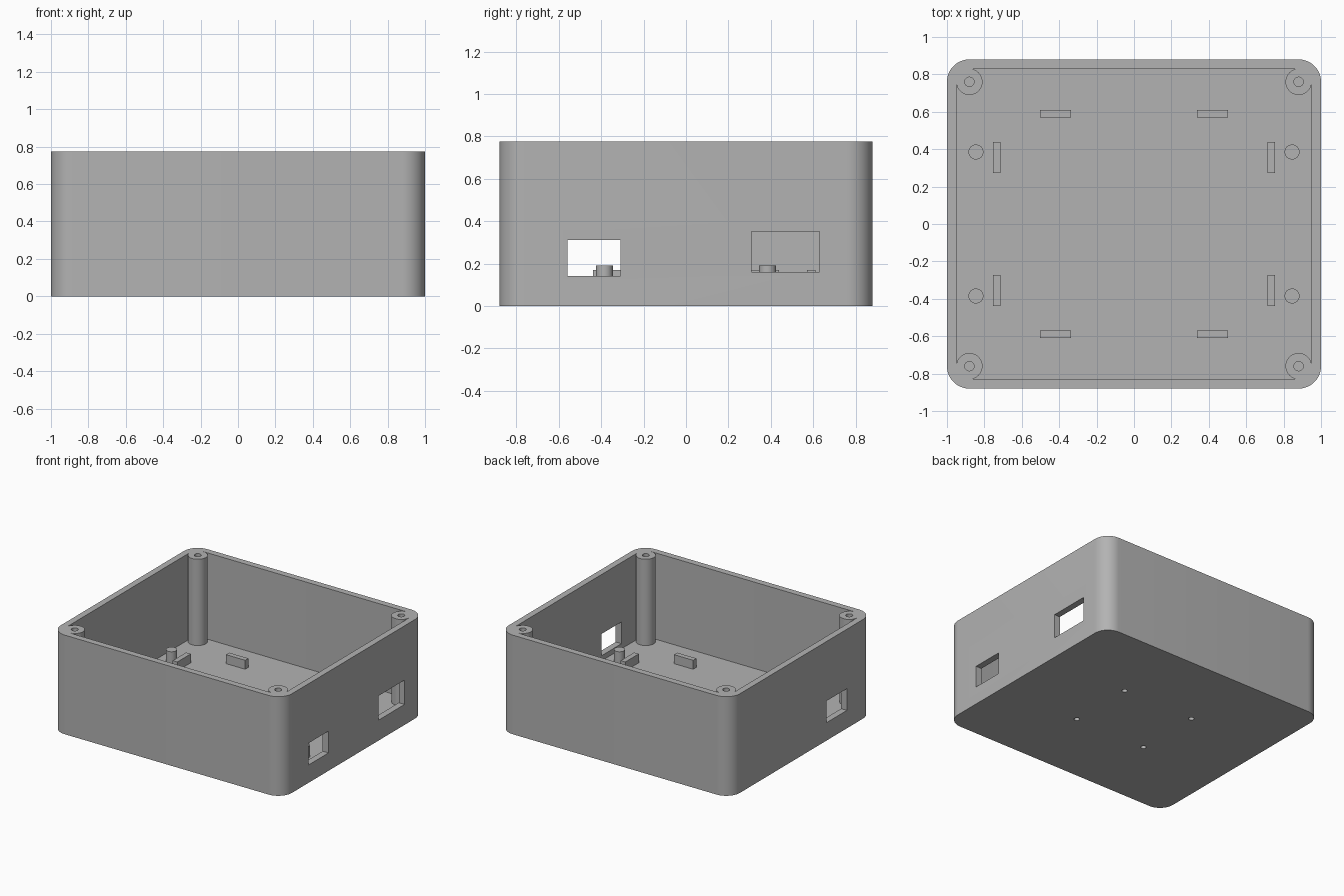
import bpy, bmesh, math
from mathutils import Matrix, Vector

cube = bpy.data.objects.get("Cube")
if cube:
    bpy.data.objects.remove(cube, do_unlink=True)

HEIGHT, FLOOR, WALL = 0.775, 0.10, 0.05
HALF_X, HALF_Y, CORNER = 1.0, 0.88, 0.12

grey = bpy.data.materials.new("plain grey")
grey.use_nodes = True
colour = (0.45, 0.45, 0.45, 1)
grey.diffuse_color = colour
grey.node_tree.nodes["Principled BSDF"].inputs["Base Color"].default_value = colour


def finish(name, bm):
    bmesh.ops.recalc_face_normals(bm, faces=bm.faces)
    mesh = bpy.data.meshes.new(name)
    bm.to_mesh(mesh)
    bm.free()
    mesh.materials.append(grey)
    obj = bpy.data.objects.new(name, mesh)
    bpy.context.collection.objects.link(obj)
    return obj


def smooth(obj):
    bpy.ops.object.select_all(action="DESELECT")
    obj.select_set(True)
    bpy.context.view_layer.objects.active = obj
    bpy.ops.object.shade_smooth_by_angle(angle=math.radians(30))


def rounded_prism(name, hx, hy, radius, z0, z1, steps=12):
    bm = bmesh.new()
    verts = []
    for quarter, (sx, sy) in enumerate([(1, 1), (-1, 1), (-1, -1), (1, -1)]):
        for i in range(steps + 1):
            a = math.pi / 2 * (quarter + i / steps)
            verts.append(bm.verts.new((sx * (hx - radius) + radius * math.cos(a),
                                       sy * (hy - radius) + radius * math.sin(a), z0)))
    base = bm.faces.new(verts)
    top = bmesh.ops.extrude_face_region(bm, geom=[base])["geom"]
    bmesh.ops.translate(bm, vec=(0, 0, z1 - z0),
                        verts=[g for g in top if isinstance(g, bmesh.types.BMVert)])
    return finish(name, bm)


def box(name, low, high):
    low, high = Vector(low), Vector(high)
    bm = bmesh.new()
    bmesh.ops.create_cube(bm, size=1, matrix=Matrix.Translation((low + high) / 2)
                          @ Matrix.Diagonal((*(high - low), 1)))
    return finish(name, bm)


def lathe(name, x, y, profile, steps=40):
    bm = bmesh.new()
    verts = [bm.verts.new((r, 0, z)) for r, z in profile]
    edges = [bm.edges.new(pair) for pair in zip(verts, verts[1:])]
    bmesh.ops.spin(bm, geom=verts + edges, cent=(0, 0, 0), axis=(0, 0, 1),
                   angle=math.tau, steps=steps, use_duplicate=False)
    bmesh.ops.remove_doubles(bm, verts=bm.verts, dist=0.0001)
    bmesh.ops.translate(bm, vec=(x, y, 0), verts=bm.verts)
    return finish(name, bm)


def cut(obj, cutter):
    cutter.hide_render = True
    mod = obj.modifiers.new("cut", "BOOLEAN")
    mod.operation, mod.solver, mod.object = "DIFFERENCE", "EXACT", cutter
    bpy.context.view_layer.objects.active = obj
    bpy.ops.object.modifier_apply(modifier=mod.name)
    bpy.data.objects.remove(cutter, do_unlink=True)


SIGNS = [("front_right", -1, -1), ("front_left", 1, -1),
         ("back_right", -1, 1), ("back_left", 1, 1)]

# Open tray with rounded corners
shell = rounded_prism("enclosure_shell", HALF_X, HALF_Y, CORNER, 0, HEIGHT)
cut(shell, rounded_prism("cavity_cutter", HALF_X - WALL, HALF_Y - WALL,
                         CORNER - WALL, FLOOR, HEIGHT + 0.2))

# Port openings in the side walls: two on +x, one on -x
cut(shell, box("small_port_cutter", (0.9, -0.56, 0.14), (1.1, -0.31, 0.31)))
cut(shell, box("large_port_cutter", (0.9, 0.31, 0.16), (1.1, 0.63, 0.35)))
cut(shell, box("far_port_cutter", (-1.1, -0.56, 0.14), (-0.9, -0.31, 0.31)))

# Blind mounting holes underneath
for place, sx, sy in SIGNS:
    cut(shell, lathe("hole_cutter", sx * 0.31, sy * 0.265,
                     [(0, -0.05), (0.02, -0.05), (0.02, 0.06), (0, 0.06)], 24))
smooth(shell)

for place, sx, sy in SIGNS:
    # Corner screw posts with a pilot hole
    smooth(lathe("screw_post_" + place, sx * 0.88, sy * 0.76,
                 [(0, 0.4), (0.025, 0.4), (0.025, HEIGHT), (0.07, HEIGHT),
                  (0.07, FLOOR - 0.01), (0, FLOOR - 0.01)]))
    # Locating pegs
    smooth(lathe("locating_peg_" + place, sx * 0.845, sy * 0.385,
                 [(0, 0.19), (0.04, 0.19), (0.04, FLOOR - 0.01), (0, FLOOR - 0.01)], 32))
    # Board retaining ribs
    for kind, cx, cy, hx, hy in [("side_rib_", 0.735, 0.355, 0.02, 0.083),
                                 ("end_rib_", 0.42, 0.59, 0.083, 0.02)]:
        x, y = sx * cx, sy * cy
        box(kind + place, (x - hx, y - hy, FLOOR - 0.01), (x + hx, y + hy, 0.17))
